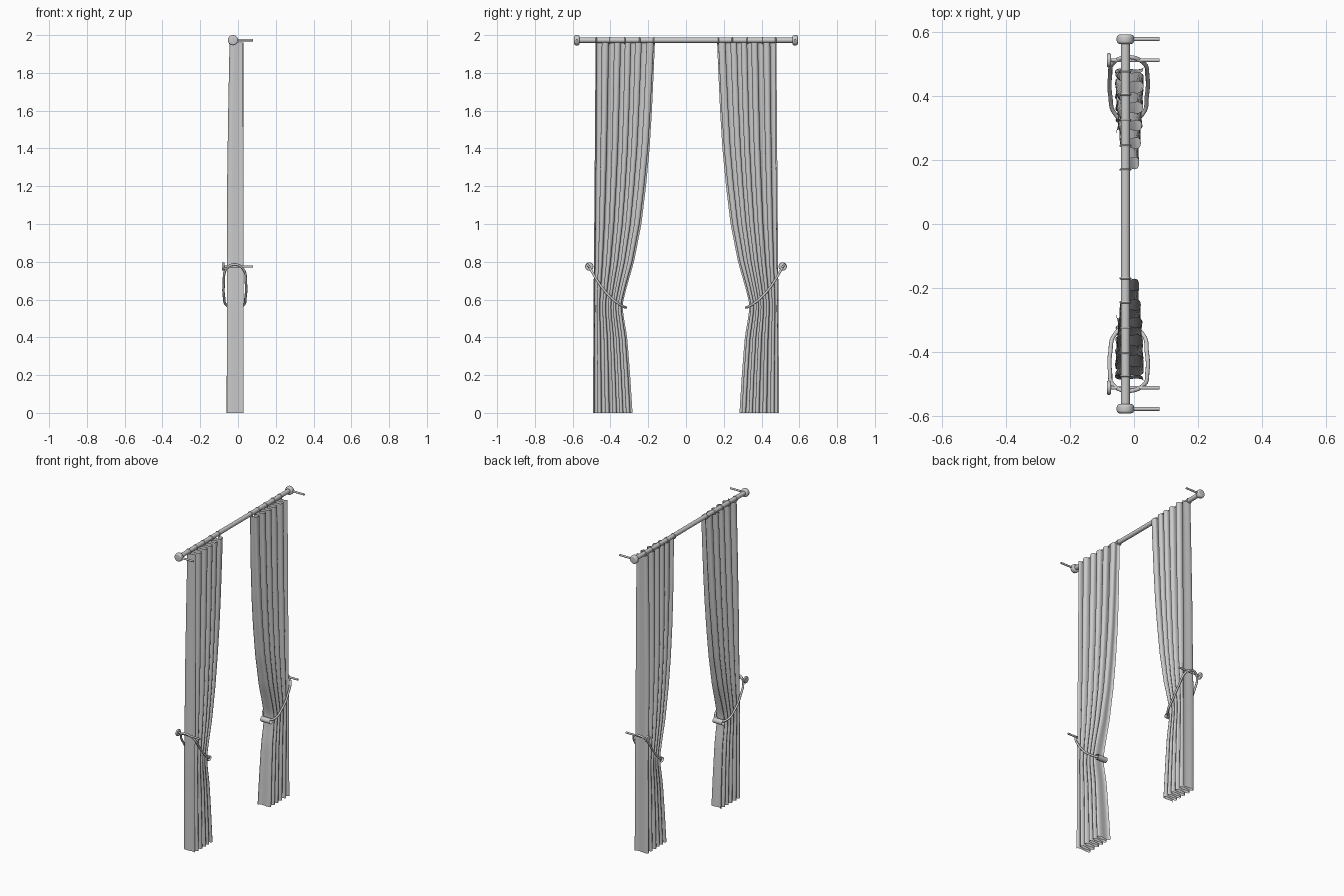
import bpy, bmesh, math
from mathutils import Vector

cube = bpy.data.objects.get("Cube")
if cube:
    bpy.data.objects.remove(cube)

grey = bpy.data.materials.new("light grey")
grey.use_nodes = True
colour = (0.6, 0.6, 0.6, 1)
grey.diffuse_color = colour
grey.node_tree.nodes["Principled BSDF"].inputs["Base Color"].default_value = colour

ROD_X, ROD_Z = -0.027, 1.973


def finish(obj, name, angle=40):
    obj.name = name
    obj.data.materials.append(grey)
    bpy.ops.object.select_all(action='DESELECT')
    obj.select_set(True)
    bpy.context.view_layer.objects.active = obj
    if obj.type == 'MESH':
        bpy.ops.object.shade_smooth_by_angle(angle=math.radians(angle))
    return obj


def cylinder(name, start, end, radius, bevel=0, caps='NGON'):
    a, b = Vector(start), Vector(end)
    bpy.ops.mesh.primitive_cylinder_add(
        vertices=24, radius=radius, depth=(b - a).length, location=(a + b) / 2, end_fill_type=caps,
        rotation=(b - a).to_track_quat('Z', 'Y').to_euler())
    obj = bpy.context.object
    if bevel:
        mod = obj.modifiers.new("rounded rim", 'BEVEL')
        mod.width, mod.segments = bevel, 4
        bpy.ops.object.modifier_apply(modifier=mod.name)
    return finish(obj, name)


def interpolate(table, z):
    # Smooth blend between height and value pairs, listed from low to high
    for (z0, v0), (z1, v1) in zip(table, table[1:]):
        if z <= z1:
            return v0 + (v1 - v0) * (z - z0) / (z1 - z0)
    return table[-1][1]


INNER = [(0, .285), (.2, .297), (.4, .312), (.52, .332), (.58, .336), (.68, .31), (.8, .275),
         (1, .235), (1.2, .21), (1.4, .19), (1.6, .177), (1.8, .167), (1.96, .16)]
FRONT = [(0, -.06), (1.2, -.058), (1.6, -.052), (1.96, -.045)]
FOLDS, ACROSS, ROWS = 5.5, 180, 56


def curtain(side, name):
    bm = bmesh.new()
    rows = []
    for j in range(ROWS + 1):
        z = 1.96 * j / ROWS
        inner = interpolate(INNER, z)
        outer = .485 + .008 * (1 - z / 1.96)
        front, back = interpolate(FRONT, z), .03
        period = (outer - inner) / FOLDS
        row = []
        for i in range(ACROSS + 1):
            u = i / ACROSS
            # Uneven fold widths, with each pleat overhanging its neighbour
            t = 2 * math.pi * FOLDS * (u + .012 * math.sin(9 * u + .6 * z))
            taper = 1 - .45 * u ** 2 * min(1, z / 1.2 + .2)
            x = (front + back) / 2 + (back - front) / 2 * taper * math.cos(t)
            y = outer + (inner - outer) * u - .15 * period * math.sin(2 * t)
            row.append(bm.verts.new((x, side * y, z)))
        rows.append(row)
    for low, high in zip(rows, rows[1:]):
        for i in range(ACROSS):
            bm.faces.new((low[i], low[i + 1], high[i + 1], high[i]))
    bmesh.ops.recalc_face_normals(bm, faces=bm.faces)
    mesh = bpy.data.meshes.new(name)
    bm.to_mesh(mesh)
    bm.free()
    obj = bpy.data.objects.new(name, mesh)
    bpy.context.collection.objects.link(obj)
    finish(obj, name, 60)


def rope(name, points, radius):
    curve = bpy.data.curves.new(name, 'CURVE')
    curve.dimensions = '3D'
    curve.bevel_depth, curve.bevel_resolution, curve.resolution_u = radius, 3, 6
    spline = curve.splines.new('BEZIER')
    spline.bezier_points.add(len(points) - 1)
    for bp, p in zip(spline.bezier_points, points):
        bp.co = p
        bp.handle_left_type = bp.handle_right_type = 'AUTO'
    spline.use_cyclic_u = True
    obj = bpy.data.objects.new(name, curve)
    bpy.context.collection.objects.link(obj)
    finish(obj, name)


# Rod
cylinder("curtain_rod", (ROD_X, -.57, ROD_Z), (ROD_X, .57, ROD_Z), .014)

LOOP = [(-.02, .522, .786), (-.06, .508, .765), (-.075, .46, .685), (-.074, .40, .613),
        (-.06, .345, .57), (-.018, .318, .558), (.028, .345, .57), (.04, .40, .613),
        (.042, .46, .685), (.025, .508, .765)]

for side, label in ((1, "left"), (-1, "right")):
    curtain(side, label + "_curtain")
    # Rod ends and wall bracket
    cylinder(label + "_finial", (ROD_X, side * .563, ROD_Z), (ROD_X, side * .592, ROD_Z), .027, .009)
    cylinder(label + "_bracket", (ROD_X, side * .578, ROD_Z), (.08, side * .578, ROD_Z), .006)
    # Hanging rings
    for k, y in enumerate((.475, .405, .325, .245, .17)):
        bpy.ops.mesh.primitive_torus_add(
            location=(ROD_X, side * y, ROD_Z - .002), rotation=(math.pi / 2, 0, 0),
            major_radius=.0155, minor_radius=.0035, major_segments=24, minor_segments=8)
        finish(bpy.context.object, f"{label}_ring_{k + 1}")
    # Holdback hook and tieback
    cylinder(label + "_hook_stem", (-.08, side * .512, .775), (.08, side * .512, .775), .006)
    cylinder(label + "_hook_knob", (-.085, side * .512, .775), (-.072, side * .512, .775), .022, .004)
    rope(label + "_tieback_rope", [(x, side * y, z) for x, y, z in LOOP], .0065)
    cylinder(label + "_tieback_cuff", (-.05, side * .32, .556), (.018, side * .32, .556), .017, caps='NOTHING')
